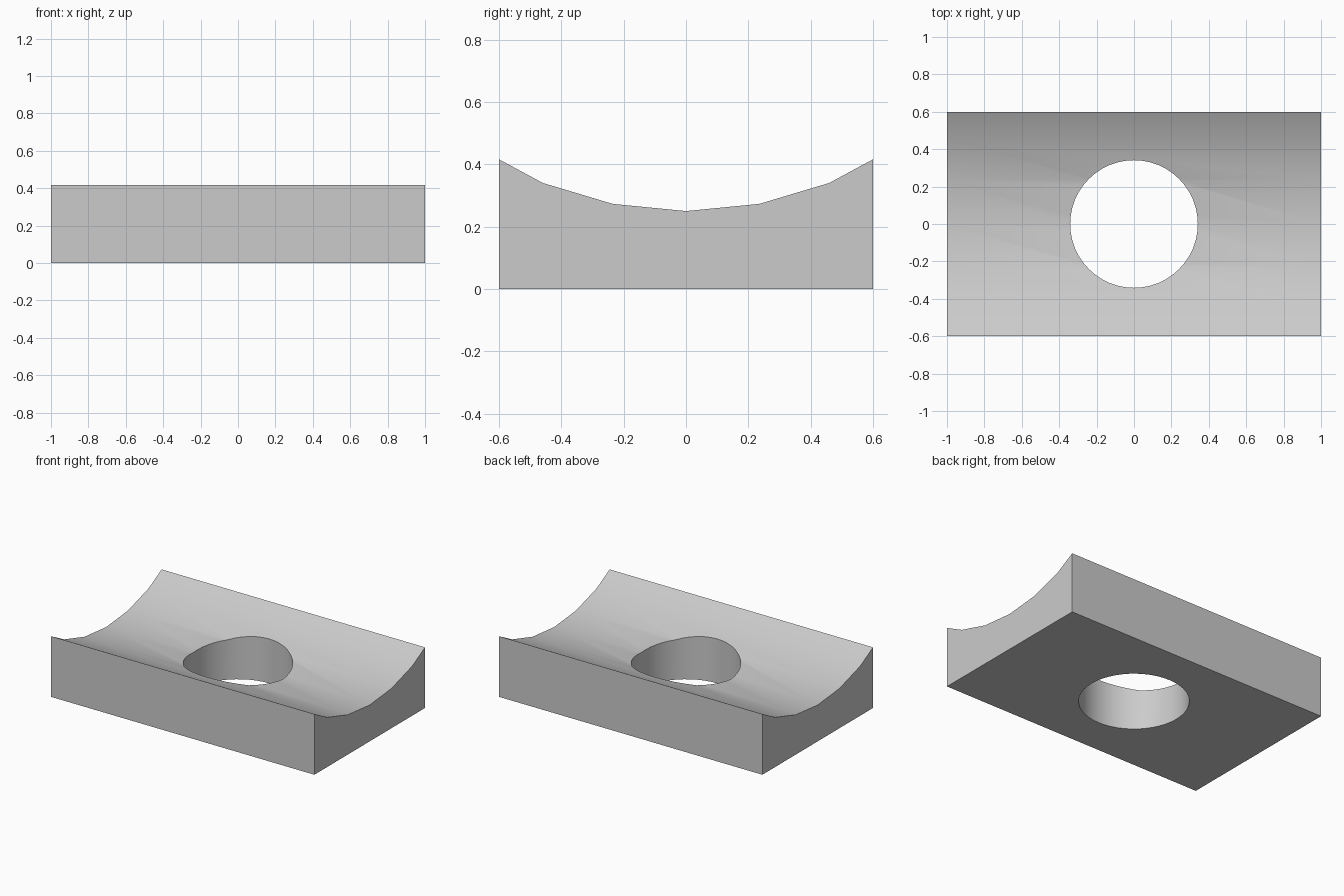
import bpy
import bmesh
import math

if "Cube" in bpy.data.objects:
    bpy.data.objects.remove(bpy.data.objects["Cube"], do_unlink=True)

# Plain grey material
grey = bpy.data.materials.new("light grey")
grey.use_nodes = True
colour = (0.6, 0.6, 0.6, 1.0)
grey.diffuse_color = colour
grey.node_tree.nodes["Principled BSDF"].inputs["Base Color"].default_value = colour


def add_object(name, bm):
    bmesh.ops.recalc_face_normals(bm, faces=bm.faces)
    mesh = bpy.data.meshes.new(name)
    bm.to_mesh(mesh)
    bm.free()
    mesh.materials.append(grey)
    obj = bpy.data.objects.new(name, mesh)
    bpy.context.collection.objects.link(obj)
    return obj


# Block with a shallow trough along its top, extruded along x
half_top = [(0.6, 0.416), (0.459, 0.34), (0.235, 0.273)]
mirrored = [(-y, z) for y, z in reversed(half_top)]
profile = [(-0.6, 0), (0.6, 0)] + half_top + [(0, 0.25)] + mirrored

bm = bmesh.new()
end = bm.faces.new([bm.verts.new((-1, y, z)) for y, z in profile])
side = bmesh.ops.extrude_face_region(bm, geom=[end], use_keep_orig=True)
moved = [v for v in side["geom"] if isinstance(v, bmesh.types.BMVert)]
bmesh.ops.translate(bm, verts=moved, vec=(2, 0, 0))
block = add_object("saddle_block", bm)

# Round hole straight through the middle
bm = bmesh.new()
bmesh.ops.create_cone(bm, cap_ends=True, segments=48, radius1=0.341,
                      radius2=0.341, depth=2)
cutter = add_object("hole_cutter", bm)
cutter.hide_render = True

cut = block.modifiers.new("hole", "BOOLEAN")
cut.operation = "DIFFERENCE"
cut.solver = "EXACT"
cut.object = cutter

bpy.ops.object.select_all(action="DESELECT")
block.select_set(True)
bpy.context.view_layer.objects.active = block
bpy.ops.object.modifier_apply(modifier=cut.name)
bpy.data.objects.remove(cutter, do_unlink=True)

# Smooth trough and hole wall, crisp outer edges
bpy.ops.object.shade_smooth_by_angle(angle=math.radians(30))
